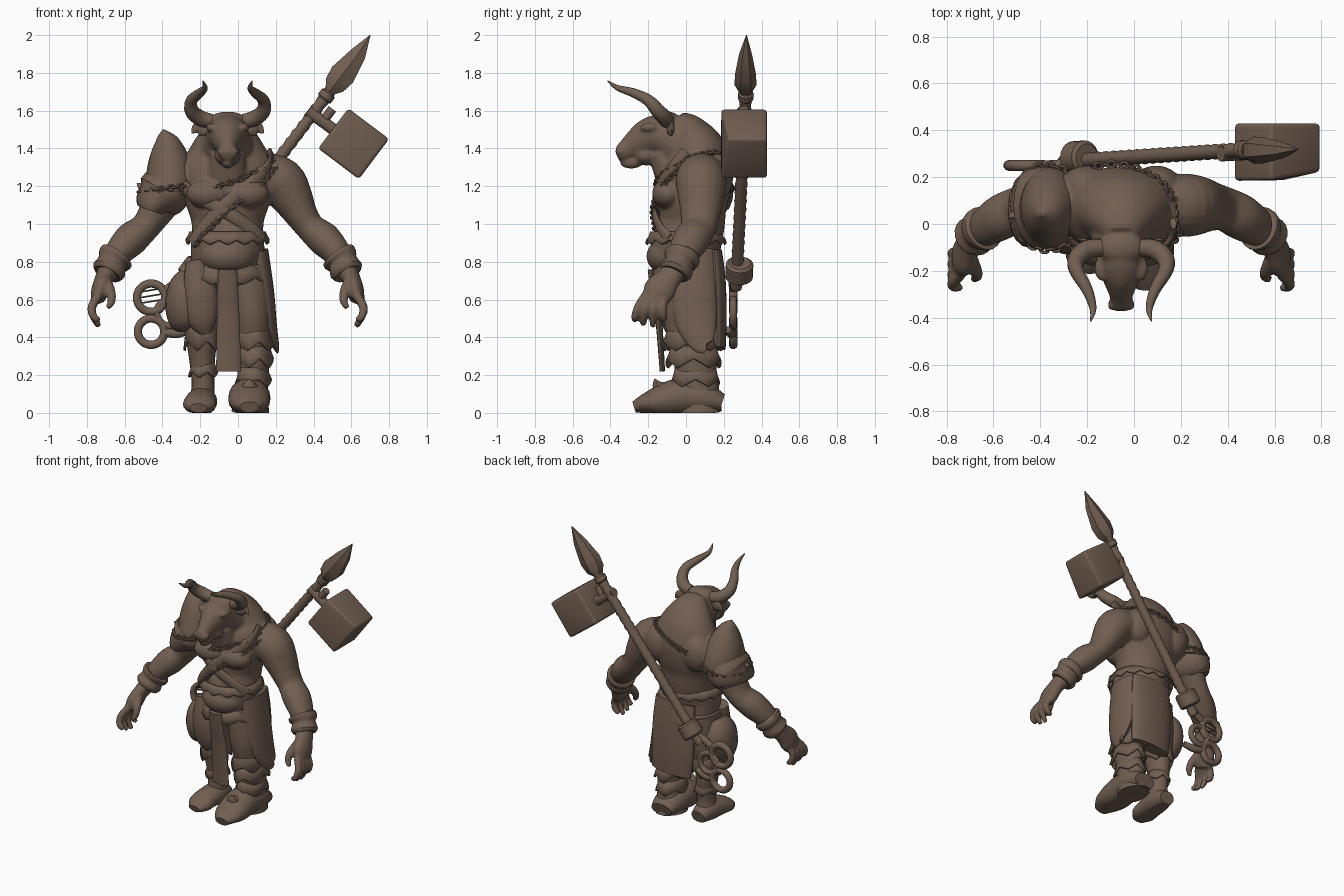
import bpy, bmesh, math
from mathutils import Vector, Matrix

CX = -0.055  # symmetry plane of the body
mat = bpy.data.materials.new("brown_clay")
mat.diffuse_color = (0.165, 0.112, 0.083, 1)


def finish(name, bm, angle=40):
    bmesh.ops.recalc_face_normals(bm, faces=bm.faces)
    me = bpy.data.meshes.new(name)
    bm.to_mesh(me)
    bm.free()
    ob = bpy.data.objects.new(name, me)
    bpy.context.collection.objects.link(ob)
    me.materials.append(mat)
    bpy.ops.object.select_all(action='DESELECT')
    ob.select_set(True)
    bpy.context.view_layer.objects.active = ob
    bpy.ops.object.shade_smooth_by_angle(angle=math.radians(angle))
    return ob


def catmull(rows, k):
    """Smooth a list of equal-length rows with k steps per span."""
    out = []
    for i in range(len(rows) - 1):
        p0, p1, p2, p3 = rows[max(i-1, 0)], rows[i], rows[i+1], rows[min(i+2, len(rows)-1)]
        for s in range(k):
            t = s / k
            out.append([0.5*(2*b + (c-a)*t + (2*a-5*b+4*c-d)*t*t + (3*b-a-3*c+d)*t**3)
                        for a, b, c, d in zip(p0, p1, p2, p3)])
    return out + [list(rows[-1])]


def loft(bm, rows, ref=(1, 0, 0), sides=20, k=4, closed=False):
    """Sweep ellipses: rows are x, y, z, radius along ref, other radius."""
    rows = [list(r) if len(r) == 5 else [*r, r[3]] for r in rows]
    if k > 1:
        rows = catmull(rows, k)
    n, ref, rings = len(rows), Vector(ref), []
    P = [Vector(r[:3]) for r in rows]
    for i, r in enumerate(rows):
        t = (P[(i+1) % n] - P[i-1]) if closed else P[min(i+1, n-1)] - P[max(i-1, 0)]
        t.normalize()
        a = (ref - t*ref.dot(t)).normalized()
        b = t.cross(a)
        ring = []
        for j in range(sides):
            w = math.tau*j/sides
            v = P[i] + a*max(r[3], .002)*math.cos(w) + b*max(r[4], .002)*math.sin(w)
            v.z = max(v.z, 0)
            ring.append(bm.verts.new(v))
        rings.append(ring)
    for i in range(n if closed else n-1):
        A, B = rings[i], rings[(i+1) % n]
        for j in range(sides):
            bm.faces.new((A[j], A[(j+1) % sides], B[(j+1) % sides], B[j]))
    if not closed:
        bm.faces.new(rings[0])
        bm.faces.new(rings[-1])


def part(name, rows, **kw):
    bm = bmesh.new()
    loft(bm, rows, **kw)
    return finish(name, bm)


def both(rows):
    """A row list and its mirror image."""
    return rows, [(2*CX - r[0], *r[1:]) for r in rows]


def ball(bm, c, s):
    m = Matrix.Translation(c) @ Matrix.Diagonal((*s, 1))
    bmesh.ops.create_uvsphere(bm, u_segments=20, v_segments=12, radius=1, matrix=m)


# ---- body: torso, head, arms and hands fused into one skin ----
TORSO = [(.70, .19, .15, .03), (.80, .195, .17, .01), (.88, .195, .185, .0), (1.0, .19, .175, .03),
         (1.1, .22, .18, .035), (1.2, .25, .19, .05), (1.3, .25, .185, .06), (1.4, .20, .155, .05),
         (1.5, .13, .10, .0), (1.555, .07, .05, -.05)]
body = bmesh.new()
loft(body, [(CX, cy, z, rx, ry) for z, rx, ry, cy in TORSO], sides=32)
loft(body, [(CX, 0, 1.40, .15, .15), (CX, -.1, 1.46, .115, .125), (CX, -.18, 1.465, .10, .105),
            (CX, -.25, 1.43, .072, .085), (CX, -.31, 1.395, .048, .058), (CX, -.345, 1.37, .05, .045),
            (CX, -.365, 1.36, .028, .025)])
loft(body, [(CX, -.09, 1.17, .08, .05), (CX, -.10, 1.27, .10, .07), (CX, -.12, 1.38, .09, .08)])  # throat
ball(body, (CX, -.29, 1.325), (.034, .06, .032))  # chin
ball(body, (CX, -.21, 1.365), (.07, .07, .055))   # jaw
ball(body, (CX, -.10, 1.55), (.10, .07, .045))    # poll
ball(body, (CX, -.09, .83), (.15, .12, .10))      # belly
for s in (-1, 1):
    ball(body, (CX + s*.10, -.095, 1.16), (.12, .085, .08))      # chest
    ball(body, (CX + s*.08, -.19, 1.51), (.035, .055, .025))     # brow
    ball(body, (CX + s*.038, -.345, 1.385), (.02, .025, .02))    # nostril
    ball(body, (CX + s*.05, -.13, .97), (.05, .035, .05))        # abdomen
    ball(body, (CX + s*.15, .16, 1.25), (.11, .09, .13))         # shoulder blade
ARM = [(.14, .08, 1.25, .13), (.23, .08, 1.22, .135, .13), (.29, .08, 1.13, .12, .11), (.335, .075, 1.05, .105, .088),
       (.385, .065, .98, .095, .078), (.455, .03, .92, .098, .09), (.52, -.01, .85, .085, .076),
       (.565, -.045, .77, .064), (.60, -.095, .71, .068, .048), (.62, -.14, .65, .085, .047), (.632, -.16, .60, .07, .038)]
for rows in both(ARM):
    loft(body, rows, ref=(0, 1, 0))
for y0, y1, z1 in ((-.215, -.27, .49), (-.18, -.225, .465), (-.145, -.175, .455), (-.11, -.12, .485)):
    F = [(.63, y0, .62, .025), (.664, (y0+y1)/2 - .01, .56, .024), (.655, y1, .51, .021), (.625, y1, z1, .015)]
    for rows in both(F):
        loft(body, rows, ref=(0, 1, 0), sides=10)
for rows in both([(.59, -.15, .69, .035), (.565, -.20, .64, .028), (.56, -.225, .59, .022), (.58, -.235, .555, .014)]):
    loft(body, rows, ref=(0, 1, 0), sides=10)
skin = finish("body", body, 180)
rm = skin.modifiers.new("fuse", 'REMESH')
rm.mode, rm.voxel_size, rm.use_smooth_shade = 'VOXEL', .0095, True
sm = skin.modifiers.new("soften", 'SMOOTH')
sm.factor, sm.iterations = .5, 3

# ---- horns, ears, bracers ----
HORN = [(.03, -.10, 1.545, .038), (.09, -.11, 1.56, .042), (.135, -.15, 1.60, .038), (.135, -.20, 1.655, .031),
        (.09, -.28, 1.695, .024), (.065, -.36, 1.72, .015), (.075, -.415, 1.757, .003)]
EAR = [(.03, -.09, 1.49, .02, .015), (.08, -.08, 1.505, .04, .015), (.11, -.07, 1.505, .03, .01), (.135, -.07, 1.48, .003)]
CUFF = [(.525, -.015, .84, .078), (.532, -.018, .83, .096), (.547, -.028, .81, .093), (.553, -.033, .80, .08),
        (.56, -.038, .785, .08), (.573, -.052, .755, .09), (.583, -.062, .735, .075)]
for side, i in (("left", 0), ("right", 1)):
    part(side + "_horn", both(HORN)[i], ref=(0, 0.3, 1), sides=14)
    part(side + "_ear", both(EAR)[i], ref=(0, 0, 1), sides=10)
    part(side + "_bracer", both(CUFF)[i], ref=(0, 1, 0), k=2)

# ---- legs and shoes ----
part("left_leg", [(.05, .03, .78, .12, .15), (.07, .03, .55, .115, .155), (.08, .04, .4, .095, .135),
                  (.085, .05, .25, .08, .11), (.075, .06, .12, .085, .115), (.065, .07, .0, .10, .12)])
part("right_leg", [(-.16, .02, .76, .11, .14), (-.18, .02, .55, .10, .13), (-.19, .02, .4, .085, .10),
                   (-.19, .03, .28, .068, .085), (-.185, .03, .15, .06, .07), (-.19, .03, .06, .07, .08)])
part("left_shoe", [(.065, .19, .05, .08, .05), (.065, .1, .075, .105, .085), (.06, -.02, .085, .11, .10),
                   (.06, -.13, .065, .11, .085), (.06, -.21, .05, .095, .055), (.06, -.275, .03, .05, .03)])
part("right_shoe", [(-.185, .125, .04, .055, .045), (-.19, .03, .06, .08, .075), (-.20, -.08, .055, .085, .065),
                    (-.205, -.15, .04, .085, .05), (-.21, -.205, .025, .045, .025)])
part("toe_spike", [(.06, -.11, .11, .06, .05), (.06, -.15, .145, .04, .03), (.06, -.165, .18, .003)], sides=8)


def jag(name, c, r0, r1, z0, z1, teeth, amp):
    """Flared band with a zigzag lower edge."""
    bm, n, rows = bmesh.new(), teeth*6, []
    for f in (0, .5, 1):
        row = []
        for j in range(n):
            w = math.tau*j/n
            d = amp*f*abs(((j/6 + .5) % 1)*2 - 1)
            g = [a + (b-a)*f**1.5 for a, b in zip(r0, r1)]
            row.append(bm.verts.new((c[0]+g[0]*math.cos(w), c[1]+g[1]*math.sin(w), z0+(z1-z0)*f-d)))
        rows.append(row)
    for A, B in zip(rows, rows[1:]):
        for j in range(n):
            bm.faces.new((A[j], A[(j+1) % n], B[(j+1) % n], B[j]))
    ob = finish(name, bm)
    ob.modifiers.new("thickness", 'SOLIDIFY').thickness = .014
    return ob


# ---- leg armour, belts, ragged waist ----
jag("left_knee_guard", (.08, .035), (.09, .13), (.112, .165), .47, .38, 5, .05)
jag("left_shin_guard", (.085, .04), (.085, .12), (.105, .15), .36, .29, 5, .05)
jag("left_boot_cuff", (.08, .05), (.078, .11), (.10, .13), .24, .18, 5, .04)
jag("right_knee_guard", (-.19, .02), (.085, .105), (.10, .125), .50, .38, 5, .05)
jag("right_boot_cuff", (-.185, .03), (.062, .075), (.08, .095), .27, .22, 5, .03)
jag("waist_belt", (CX, .0), (.203, .19), (.223, .215), .96, .92, 14, .025)
jag("hip_belt", (CX, .01), (.20, .175), (.22, .20), .78, .72, 8, .04)


# ---- cloth panels and pouch ----
part("front_cloth", [(-.055, -.185, .76, .05, .018), (-.055, -.17, .65, .055, .018), (-.052, -.145, .5, .06, .018),
                     (-.05, -.125, .22, .066, .014)], sides=12)
part("back_cloth", [(-.02, .15, .86, .155, .04), (-.015, .16, .7, .165, .05), (-.01, .165, .5, .165, .05),
                    (0, .165, .34, .155, .045)], sides=28)
part("left_drape", [(.10, .03, .86, .06, .13), (.13, .04, .65, .06, .125), (.16, .055, .48, .045, .11),
                    (.20, .09, .36, .018, .06), (.215, .11, .345, .004, .01)])
part("right_drape", [(-.22, -.07, .80, .06, .06), (-.20, -.095, .64, .09, .06), (-.19, -.09, .5, .08, .05),
                     (-.17, -.08, .42, .03, .02)])
part("pouch", [(-.25, .0, .73, .06, .07), (-.28, .0, .66, .09, .12), (-.28, .0, .56, .105, .13),
               (-.27, .0, .47, .085, .10), (-.26, .0, .44, .03, .04)])

# ---- pauldron with raised crest and flared rim ----
part("pauldron", [(-.36, .07, 1.17, .135, .175), (-.36, .07, 1.25, .128, .165), (-.365, .06, 1.34, .11, .13),
                  (-.375, .05, 1.42, .076, .085), (-.388, .045, 1.47, .04, .04), (-.395, .04, 1.50, .004, .006)])
part("pauldron_flap", [(-.46, .06, 1.075, .075, .15), (-.445, .06, 1.11, .105, .165), (-.40, .07, 1.16, .14, .18),
                       (-.37, .07, 1.22, .13, .16)], ref=(1, 0, -.5))
part("rim_spike", [(-.46, .05, 1.17, .05, .05), (-.50, .04, 1.19, .03, .03), (-.535, .03, 1.215, .003)], sides=8)


def on_torso(deg, z, off=.015):
    """Point on the torso at an angle and height, pushed out by off."""
    for A, B in zip(TORSO, TORSO[1:]):
        if A[0] <= z <= B[0]:
            f = (z-A[0])/(B[0]-A[0])
            _, rx, ry, cy = [a + (b-a)*f for a, b in zip(A, B)]
    w = math.radians(deg)
    return Vector((CX+(rx+off)*math.cos(w), cy+(ry+off)*math.sin(w), z))


def chain(name, pts):
    """Interlocked oval links along a path."""
    bm = bmesh.new()
    for i, (p, q) in enumerate(zip(pts, pts[1:])):
        t = q - p
        up = Vector((0, 0, 1))
        side = (up if i % 2 else t.cross(up)).normalized()
        axis = t.cross(side).normalized()
        rows = []
        for j in range(10):
            w = math.tau*j/10
            rows.append((*((p+q)/2 + t*.72*math.cos(w) + side*.014*math.sin(w)), .007))
        loft(bm, rows, ref=axis, sides=5, k=1, closed=True)
    finish(name, bm)


# ---- chains and chest straps ----
loop = lambda d: 1.27 + .09*math.cos(math.radians(d)) - .055*math.sin(math.radians(-d))
chain("neck_chain", [on_torso(d, loop(d), .018) for d in range(0, 361, 6)])
chain("chest_chain", [on_torso(-25 - 4*i, 1.30 - .0144*i, .028) for i in range(30)])
chain("pauldron_chain", [Vector((-.37+.15*math.cos(math.radians(d)), .07+.18*math.sin(math.radians(d)),
                                 1.19+.02*math.cos(math.radians(d)))) for d in range(0, 361, 10)])
for name, a0, z0, a1, z1 in (("long_strap", -15, 1.38, -150, .90), ("short_strap", -160, 1.22, -30, .92)):
    part(name, [(*on_torso(a0+(a1-a0)*i/10, z0+(z1-z0)*i/10, .02), .035, .014) for i in range(11)],
         ref=(0, 0, 1), sides=10, k=2)

# ---- slung weapon: wrapped shaft, knob, spear point, hammer block ----
def axis_pt(z):
    return (-.235 + (z-.75)/1.32, .27 + (z-.75)*.05, z)


part("shaft", [(*axis_pt(.66+.022*i), .029 + .005*(i % 2)) for i in range(49)], ref=(0, 1, 0), sides=14, k=1)
part("knob", [(x, y+.012, z, r) for (x, y, z), r in
              ((axis_pt(.71), .058), (axis_pt(.72), .073), (axis_pt(.785), .073), (axis_pt(.795), .058))],
     ref=(0, 1, 0), k=1)
part("spear_collar", [(*axis_pt(z), r) for z, r in ((1.655, .03), (1.665, .042), (1.69, .042), (1.70, .03))],
     ref=(0, 1, 0), sides=12, k=1)
part("spear_point", [(*axis_pt(z)[:1], .315, z, a, b) for z, a, b in
                     ((1.70, .035, .03), (1.735, .058, .066), (1.79, .056, .08), (1.90, .034, .05))]
     + [(.70, .32, 2.0, .002, .002)], ref=(0, 1, 0), sides=6, k=1)
part("hammer_neck", [(.37, .30, 1.60, .033), (.56, .31, 1.46, .033)], ref=(0, 1, 0), sides=10, k=1)
part("hammer_peg", [(.44, .305, 1.53, .026), (.50, .305, 1.61, .026)], ref=(0, 1, 0), sides=10, k=1)
bm = bmesh.new()
bmesh.ops.create_cube(bm, size=1, matrix=Matrix.Translation((.612, .307, 1.425))
                      @ Matrix.Rotation(math.radians(37), 4, 'Y') @ Matrix.Diagonal((.27, .245, .266, 1)))
for v in bm.verts:  # worn outer corner
    if v.co.x > .7 and v.co.y < .3:
        v.co.y += .04
bmesh.ops.bevel(bm, geom=bm.edges[:], offset=.018, segments=3, affect='EDGES', profile=.5)
finish("hammer_block", bm)

# ---- hanging rings ----
for name, x, z, R, r in (("upper_ring", -.46, .61, .075, .023), ("lower_ring", -.46, .43, .07, .023),
                         ("inner_ring", -.36, .53, .07, .02)):
    part(name, [(x+R*math.cos(math.tau*j/28), .25, z+R*math.sin(math.tau*j/28), r) for j in range(28)],
         ref=(0, 1, 0), sides=10, k=1, closed=True)
part("ring_bar", [(-.40, .25, .43, .02), (-.33, .24, .42, .026), (-.25, .22, .44, .02)], ref=(0, 1, 0), sides=10)
part("ring_hanger", [(-.39, .25, .65, .02), (-.32, .25, .69, .025), (-.25, .262, .72, .02)], ref=(0, 1, 0), sides=10)
for i in range(3):
    part("ring_spoke", [(-.52, .25, .58+.03*i, .005), (-.40, .25, .60+.03*i, .005)], ref=(0, 1, 0), sides=6, k=1)
